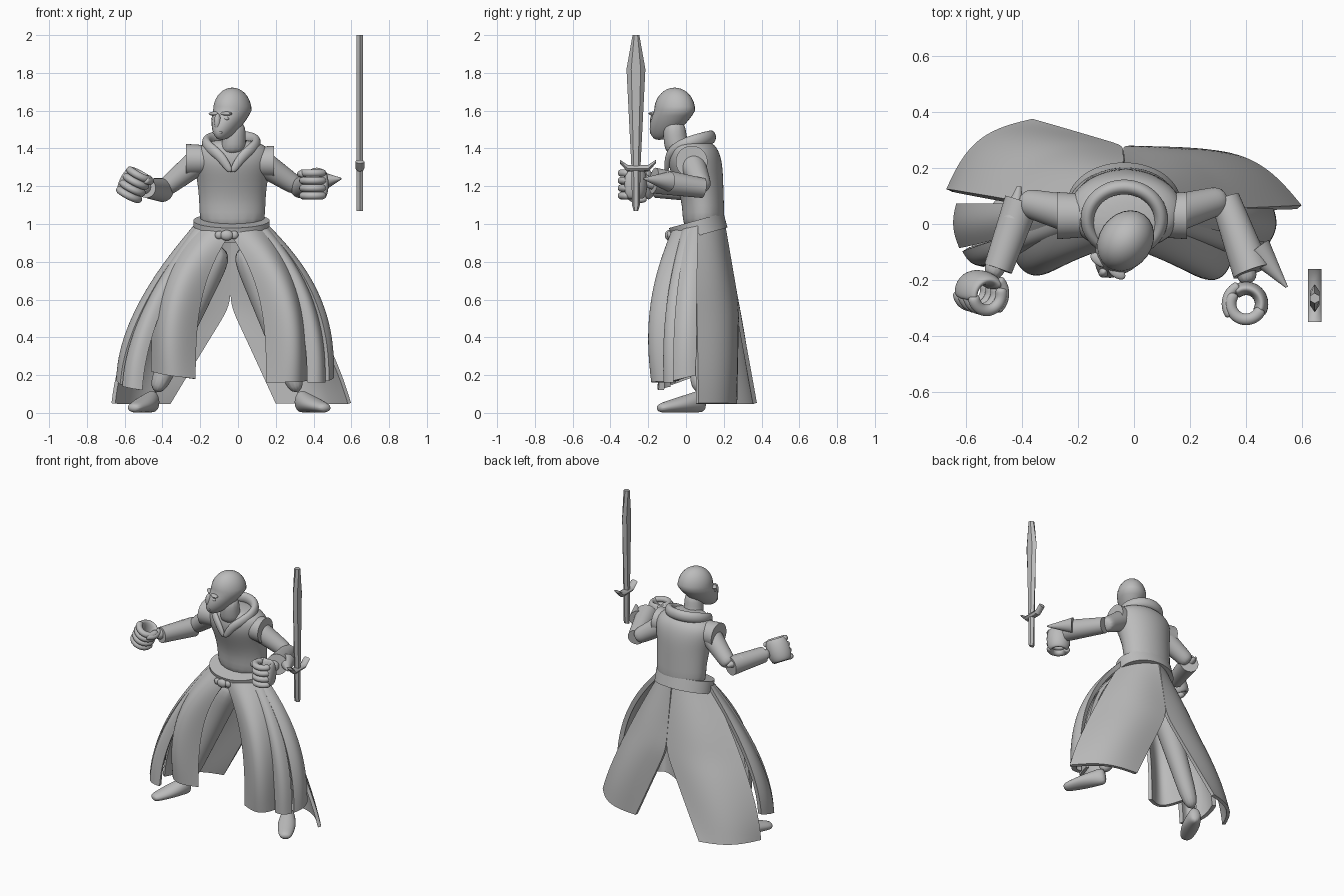
import bpy, bmesh, math
from mathutils import Vector, Matrix

cube = bpy.data.objects.get("Cube")
if cube:
    bpy.data.objects.remove(cube, do_unlink=True)

grey = bpy.data.materials.new("plain grey")
grey.use_nodes = True
grey.diffuse_color = (0.5, 0.5, 0.5, 1)
grey.node_tree.nodes["Principled BSDF"].inputs["Base Color"].default_value = grey.diffuse_color

IDENTITY = Matrix.Identity(4)
UP = Vector((0, 0, 1))
WAIST = Vector((-0.035, 0.065, 0.98))
SLIT_TOP = Vector((-0.04, 0.27, 0.57))
ROWS, SLIT_ROW, COLUMNS = 9, 4, 6


def finish(name, bm, matrix=IDENTITY, subdivide=2, thickness=0):
    """Turn a bmesh into a smoothed, optionally thickened object."""
    bm.transform(matrix)
    bmesh.ops.recalc_face_normals(bm, faces=bm.faces)
    mesh = bpy.data.meshes.new(name)
    bm.to_mesh(mesh)
    bm.free()
    mesh.materials.append(grey)
    obj = bpy.data.objects.new(name, mesh)
    bpy.context.collection.objects.link(obj)
    bpy.ops.object.select_all(action="DESELECT")
    obj.select_set(True)
    bpy.context.view_layer.objects.active = obj
    if subdivide:
        smooth = obj.modifiers.new("smooth", "SUBSURF")
        smooth.levels = subdivide
        smooth.boundary_smooth = "PRESERVE_CORNERS"
    if thickness:
        shell = obj.modifiers.new("shell", "SOLIDIFY")
        shell.thickness = thickness
        shell.offset = 0
    for modifier in list(obj.modifiers):
        bpy.ops.object.modifier_apply(modifier=modifier.name)
    bpy.ops.object.shade_smooth_by_angle(angle=math.radians(40))


def tube(name, stations, axis=None, sides=12, matrix=IDENTITY, subdivide=2, sharp=False):
    """Loft ellipses along a path; a station is x, y, z, half width, half height."""
    bm = bmesh.new()
    crease = bm.edges.layers.float.new("crease_edge")
    centres = [Vector(station[:3]) for station in stations]
    rings = []
    for i, station in enumerate(stations):
        ahead = centres[min(i + 1, len(centres) - 1)]
        behind = centres[max(i - 1, 0)]
        along = Vector(axis) if axis else (ahead - behind).normalized()
        across = along.cross(UP).normalized() if abs(along.z) < 0.95 else Vector((1, 0, 0))
        upward = along.cross(across).normalized()
        ring = []
        for k in range(sides):
            angle = math.tau * k / sides + math.pi / 2
            offset = across * station[3] * math.cos(angle) + upward * station[-1] * math.sin(angle)
            ring.append(bm.verts.new(centres[i] + offset))
        rings.append(ring)
    for low, high in zip(rings, rings[1:]):
        for k in range(sides):
            n = (k + 1) % sides
            bm.faces.new((low[k], low[n], high[n], high[k]))
    for end in (rings[0], rings[-1]):
        cap = bm.faces.new(end)
        if sharp:
            for edge in cap.edges:
                edge[crease] = 1
    finish(name, bm, matrix, subdivide)


def limb(name, start, end, start_radius, end_radius, sharp=False):
    """Straight tapering tube between two joints."""
    steps = [k / 4 for k in range(5)]
    tube(name, [(*start.lerp(end, t), start_radius + (end_radius - start_radius) * t) for t in steps], sharp=sharp)


def ball(name, location, size, matrix=IDENTITY):
    bm = bmesh.new()
    bmesh.ops.create_uvsphere(bm, u_segments=16, v_segments=10, radius=1)
    shape = Matrix.Translation(location) @ Matrix.Diagonal((*size, 1))
    finish(name, bm, matrix @ shape, subdivide=0)


def waist_point(degrees):
    """Point on the tilted waistline, counted from the left hip towards the back."""
    x, y = math.cos(math.radians(degrees)), math.sin(math.radians(degrees))
    return WAIST + Vector((0.19 * x, 0.13 * y, 0.03 * y))


def edge_point(top, hem, row, flare, slit):
    """Point on a cloth edge: either flaring outwards or following the back slit."""
    t = row / ROWS
    if slit and row <= SLIT_ROW:
        return top.lerp(SLIT_TOP, row / SLIT_ROW)
    if slit:
        return SLIT_TOP.lerp(hem, (row - SLIT_ROW) / (ROWS - SLIT_ROW))
    point = top.lerp(hem, 1 - (1 - t) ** flare)
    point.z = top.z + (hem.z - top.z) * t
    return point


def panel(name, waist, hem_start, hem_end, bulge, flare, slits=(False, False), thickness=0.022):
    """Cloth hanging between two waist angles and two hem corners, bulging outwards."""
    bm = bmesh.new()
    rows = []
    for row in range(ROWS + 1):
        a, b = [edge_point(waist_point(angle), Vector(hem), row, flare, slit)
                for angle, hem, slit in zip(waist, (hem_start, hem_end), slits)]
        chord = b - a
        outward = Vector((chord.y, -chord.x, 0)).normalized()
        swell = bulge * math.sin(math.pi * (0.1 + 0.6 * row / ROWS))
        steps = [k / (COLUMNS - 1) for k in range(COLUMNS)]
        rows.append([bm.verts.new(a + chord * t + outward * swell * math.sin(math.pi * t)) for t in steps])
    for top, low in zip(rows, rows[1:]):
        for k in range(COLUMNS - 1):
            bm.faces.new((top[k], low[k], low[k + 1], top[k + 1]))
    finish(name, bm, thickness=thickness)


def arc(start, end, radius, z, wide, tall, count=8):
    """Stations along a horizontal arc, angles in degrees."""
    angles = [math.radians(start + (end - start) * k / (count - 1)) for k in range(count)]
    return [(radius * math.cos(t), radius * math.sin(t), z, wide, tall) for t in angles]


def fist(side, centre, mirror, yaw, tilt):
    place = (Matrix.Translation(centre) @ Matrix.Rotation(yaw, 4, "Z")
             @ Matrix.Rotation(tilt, 4, "Y") @ Matrix.Diagonal((mirror, 1, 1, 1)))
    tube(side + "_hand_back", arc(140, -40, 0.057, 0, 0.026, 0.078), matrix=place)
    for k in range(4):
        finger = arc(-15, -225, 0.058, 0.04 * (k - 1.5), 0.024, 0.022)
        tube(f"{side}_finger_{k}", finger, sides=8, matrix=place)
    tube(side + "_thumb", arc(110, 220, 0.07, 0.055, 0.02, 0.02), sides=8, matrix=place)


def shoe(side, ankle, toe):
    """Flat-soled shoe, low and narrow at the toe."""
    heel = Vector((ankle.x, ankle.y + 0.03, 0))
    stations = []
    for t in [k / 5 for k in range(6)]:
        height = 0.065 - 0.042 * t
        stations.append((*(heel.lerp(toe, t) + UP * height), 0.035 + 0.025 * math.sin(math.pi * t), height))
    tube(side + "_shoe", stations)


# Head, narrowed and pushed forward towards the chin, turned to the right
face = Matrix.Translation((-0.03, -0.06, 1.6)) @ Matrix.Rotation(math.radians(-35), 4, "Z")
skull = bmesh.new()
bmesh.ops.create_uvsphere(skull, u_segments=24, v_segments=18, radius=1)
for vert in skull.verts:
    drop = max(0, -vert.co.z)
    vert.co.x *= 0.095 * (1 - 0.3 * drop)
    vert.co.y = 0.115 * vert.co.y - 0.1 * drop
    vert.co.z *= 0.155 if drop else 0.122
finish("head", skull, face, subdivide=0)
tube("neck", [(-0.03, -0.03, 1.36, 0.08), (-0.02, -0.06, 1.44, 0.062), (-0.02, -0.06, 1.55, 0.065)], axis=UP)
ball("nose", (0, -0.135, -0.06), (0.018, 0.022, 0.045), face)
ball("mouth", (0, -0.135, -0.115), (0.032, 0.014, 0.01), face)
for side, sign in (("right", -1), ("left", 1)):
    ball(side + "_eye", (0.037 * sign, -0.112, -0.042), (0.019, 0.014, 0.011), face)
    ball(side + "_brow", (0.038 * sign, -0.11, -0.016), (0.036, 0.02, 0.011), face)

# Torso, collar and belt
chest = ((0.95, 0.09, 0.18, 0.12), (1.1, 0.095, 0.176, 0.108), (1.24, 0.065, 0.19, 0.135),
         (1.33, 0.045, 0.215, 0.15), (1.41, 0.04, 0.205, 0.13), (1.45, 0.02, 0.09, 0.09))
tube("torso", [(-0.03, y, z, rx, ry) for z, y, rx, ry in chest], axis=UP, sides=16)
collar = []
for turn in [math.tau * k / 16 for k in range(17)]:
    rise = math.sqrt(abs(math.sin(turn / 2)))
    collar.append((-0.035 + 0.135 * math.sin(turn), 0.015 - 0.12 * math.cos(turn),
                   1.27 + 0.19 * rise, 0.012 + 0.018 * rise, 0.02 + 0.02 * rise))
tube("collar", collar, sides=8)
tilted = Matrix.Translation(WAIST) @ Matrix.Rotation(0.27, 4, "X")
tube("belt", [(0, 0, z, 0.205, 0.152) for z in (-0.04, 0, 0.04)], axis=UP, sides=20, matrix=tilted, sharp=True)
ball("buckle", (-0.06, -0.09, 0.94), (0.035, 0.022, 0.028))
for x in (-0.1, -0.02):
    ball("buckle_side", (x, -0.085, 0.942), (0.022, 0.016, 0.022))

# Arms, hands, legs and shoes, posed by their joints
joints = ("shoulder", "elbow", "wrist", "hand", "hip", "ankle", "toe")
poses = {
    "right": ((-0.2, 0.03, 1.34), (-0.4, 0.08, 1.18), (-0.485, -0.16, 1.19), (-0.55, -0.245, 1.21),
              (-0.1, 0.09, 0.9), (-0.44, 0.07, 0.1), (-0.56, -0.15, 0)),
    "left": ((0.115, 0.03, 1.33), (0.325, 0.09, 1.19), (0.42, -0.17, 1.23), (0.4, -0.285, 1.21),
             (0.04, 0.09, 0.9), (0.32, 0.07, 0.1), (0.47, -0.15, 0)),
}
for side, sign, cuff, yaw, tilt in (("right", -1, (0.066, 0.054), -0.3, 0.5), ("left", 1, (0.055, 0.072), 0, 0)):
    pose = {joint: Vector(place) for joint, place in zip(joints, poses[side])}
    outward = Vector((sign, 0, 0))
    limb(side + "_sleeve", pose["shoulder"] - outward * 0.04, pose["shoulder"] + outward * 0.075, 0.08, 0.088, True)
    limb(side + "_upper_arm", pose["shoulder"], pose["elbow"], 0.075, 0.05)
    limb(side + "_forearm", pose["elbow"], pose["hand"].lerp(pose["wrist"], 0.6), 0.045, 0.038)
    limb(side + "_gauntlet", pose["elbow"], pose["wrist"], *cuff, True)
    limb(side + "_leg", pose["hip"], pose["ankle"], 0.1, 0.05)
    fist(side, pose["hand"], sign, yaw, tilt)
    shoe(side, pose["ankle"], pose["toe"])
limb("right_gauntlet_point", Vector((-0.43, 0.02, 1.2)), Vector((-0.41, 0.135, 1.2)), 0.045, 0.008, True)
limb("left_gauntlet_point", Vector((0.44, -0.09, 1.225)), Vector((0.545, -0.225, 1.24)), 0.055, 0.005, True)

# Front skirt panels
panel("right_front_panel", (-160, -92), (-0.45, -0.04, 0.22), (-0.23, -0.11, 0.18), 0.11, 3)
panel("left_front_panel", (-92, -25), (0.155, -0.13, 0.16), (0.36, -0.04, 0.17), 0.12, 3)

# Narrow side strips
panel("right_side_strip_front", (195, 215), (-0.6, -0.09, 0.14), (-0.51, -0.13, 0.12), 0.03, 1.7, thickness=0.03)
panel("right_side_strip_rear", (178, 200), (-0.62, 0.07, 0.2), (-0.61, -0.08, 0.15), 0.02, 1.7, thickness=0.03)
panel("left_side_strip_front", (-35, -15), (0.37, -0.1, 0.16), (0.45, -0.06, 0.16), 0.03, 2.4, thickness=0.03)
panel("left_side_strip_rear", (-20, 0), (0.47, -0.06, 0.17), (0.485, 0.05, 0.2), 0.02, 2.4, thickness=0.03)

# Back skirt, split below the seat
panel("left_back_panel", (-10, 90), (0.59, 0.06, 0.05), (0.2, 0.26, 0.05), 0.08, 1.2, (False, True))
panel("right_back_panel", (90, 190), (-0.36, 0.365, 0.05), (-0.66, 0.12, 0.05), 0.08, 1.6, (True, False))

# Floating sword
blade = ((1.07, 0.012), (1.1, 0.021), (1.3, 0.024), (1.82, 0.05), (2, 0.018))
tube("sword_blade", [(0.645, -0.265, z, 0.02, w) for z, w in blade], axis=UP, sides=6, subdivide=0)
guard = ((-0.35, 1.33, 0.01), (-0.31, 1.295, 0.018), (-0.2, 1.295, 0.018), (-0.16, 1.33, 0.01))
tube("sword_guard", [(0.645, y, z, 0.024, h) for y, z, h in guard], axis=(0, 1, 0), sides=8, subdivide=0)
